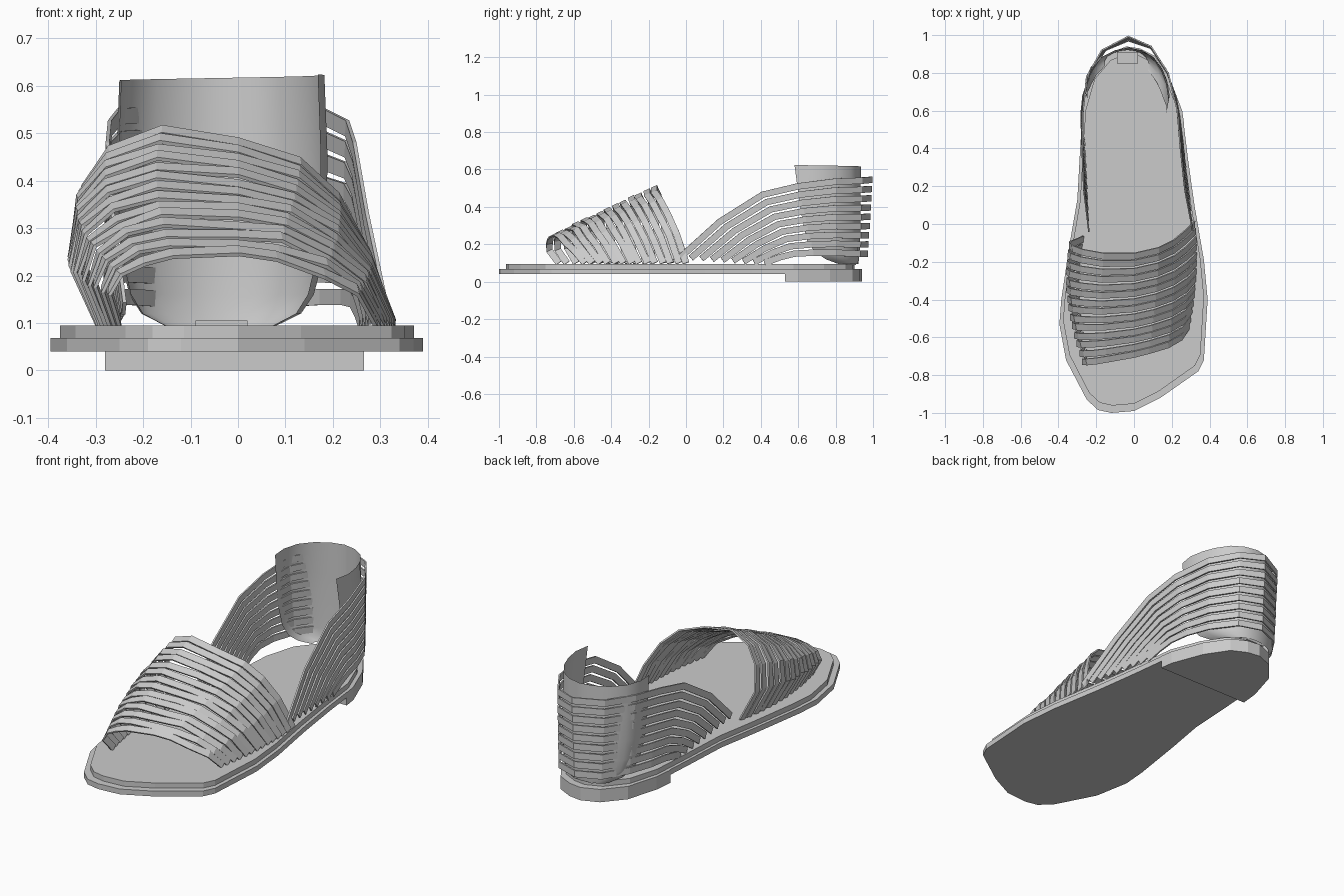
import bpy, bmesh, random
from mathutils import Vector

if "Cube" in bpy.data.objects:
    bpy.data.objects.remove(bpy.data.objects["Cube"])
random.seed(4)


def new_object(name, verts, faces):
    me = bpy.data.meshes.new(name)
    me.from_pydata([tuple(v) for v in verts], [], faces)
    bm = bmesh.new()
    bm.from_mesh(me)
    bmesh.ops.recalc_face_normals(bm, faces=bm.faces)
    bm.to_mesh(me)
    bm.free()
    ob = bpy.data.objects.new(name, me)
    bpy.context.collection.objects.link(ob)
    return ob


def slab(name, outline, z0, z1):
    n = len(outline)
    verts = [(x, y, z) for z in (z0, z1) for x, y in outline]
    faces = [(i, (i + 1) % n, n + (i + 1) % n, n + i) for i in range(n)]
    return new_object(name, verts, faces + [tuple(range(n)), tuple(range(n, 2 * n))])


def strap(name, path, side, width, thick=0.008):
    """Flat ribbon with a rectangular section swept along a polyline."""
    p = [Vector(v) for v in path]
    verts, faces = [], []
    for i, c in enumerate(p):
        t = (p[min(i + 1, len(p) - 1)] - p[max(i - 1, 0)]).normalized()
        w = Vector(side)
        w = (w - t * w.dot(t)).normalized()
        n = t.cross(w)
        for a, b in ((-1, -1), (1, -1), (1, 1), (-1, 1)):
            verts.append(c + w * a * width / 2 + n * b * thick / 2)
    for i in range(len(p) - 1):
        for k in range(4):
            j = (k + 1) % 4
            faces.append((4 * i + k, 4 * i + j, 4 * i + 4 + j, 4 * i + 4 + k))
    e = len(verts) - 4
    faces += [(0, 1, 2, 3), (e, e + 1, e + 2, e + 3)]
    return new_object(name, verts, faces)


def blend(a, b, t):
    return [Vector(p).lerp(Vector(q), t) for p, q in zip(a, b)]


# Sole outline, toe at -y, counter-clockwise
sole = [(-.19, -.985), (-.12, -1), (0, -.99), (.14, -.92), (.34, -.78), (.37, -.72),
        (.39, -.4), (.37, -.19), (.32, .1), (.285, .35), (.255, .6), (.19, .77),
        (.11, .89), (.03, .93), (-.04, .94), (-.13, .905), (-.22, .8), (-.27, .63),
        (-.285, .4), (-.3, .13), (-.34, -.1), (-.385, -.4), (-.395, -.53),
        (-.36, -.72), (-.25, -.93)]
slab("outsole", sole, 0.04, 0.068)
slab("insole", [(x * .95, (y + .03) * .96 - .03) for x, y in sole], 0.066, 0.095)
heel = [(.265, .53)] + [q for q in sole if q[1] > .53] + [(-.28, .53)]
slab("heel_block", heel, 0, 0.068)
slab("heel_tab", [(-.09, .85), (.02, .85), (.02, .91), (-.09, .91)], .09, .105)

# Heel counter: open cup lofted from a rounded foot up to a wide rim
rim = [(-.245, .66), (-.25, .74), (-.225, .82), (-.17, .88), (-.1, .92), (-.03, .935),
       (.04, .92), (.1, .88), (.145, .81), (.17, .74), (.182, .66), (.168, .58)]
levels = [(.095, .55, .30), (.12, .78, .50), (.16, .90, .68), (.22, .97, .80),
          (.32, 1.02, .87), (.45, 1.03, .93), (.61, 1.0, 1.0)]
verts, faces = [], []
n = len(rim)
for z, sx, sy in levels:
    for i, (x, y) in enumerate(rim):
        dz = 0.015 * i / n if z > .6 else 0
        back = .935 - .02 * (1 - sy)
        verts.append((-.04 + (x + .04) * sx, back - (.935 - y) * sy, z + dz))
for r in range(len(levels) - 1):
    faces += [(r * n + i, r * n + i + 1, r * n + n + i + 1, r * n + n + i) for i in range(n - 1)]
counter = new_object("heel_counter", verts, faces)
for poly in counter.data.polygons:
    poly.use_smooth = True

# Instep straps: seven pairs blended between the rearmost and the toe strap
rear = [(-.27, -.08, .1), (-.34, -.11, .26), (-.325, -.13, .39), (-.27, -.15, .465),
        (-.16, -.17, .51), (0, -.17, .485), (.13, -.14, .44), (.21, -.1, .36),
        (.27, -.05, .25), (.32, 0, .1)]
toe = [(-.25, -.68, .1), (-.27, -.73, .17), (-.25, -.73, .21), (-.2, -.725, .235),
       (-.14, -.715, .25), (0, -.69, .25), (.08, -.67, .245), (.18, -.64, .21),
       (.25, -.6, .17), (.29, -.54, .1)]
for i in range(14):
    t = (i // 2 + (.46 if i % 2 else 0)) / 6.46
    path = blend(rear, toe, t)
    for p in path:
        p.x += (.16 * t * (1 - t)) * (p.x / .3) * (1 if p.x < 0 else .5)
    for p in path[1:-1]:
        p.z += random.uniform(-.006, .006)
    strap(f"instep_strap_{i + 1}", path, (0, .9, .43), .036)

# Heel straps: loops from the midfoot around the back of the heel
top = [(-.24, -.03, .13), (-.265, .18, .32), (-.275, .41, .465), (-.27, .6, .51),
       (-.25, .78, .535), (-.17, .92, .54), (-.03, .993, .545), (.09, .94, .54),
       (.18, .8, .535), (.23, .6, .51), (.245, .41, .465), (.27, .18, .32),
       (.31, -.03, .13)]
low = [(-.26, .42, .1), (-.275, .5, .13), (-.28, .58, .15), (-.27, .68, .155),
       (-.23, .8, .155), (-.15, .92, .15), (-.03, .97, .15), (.09, .93, .15),
       (.175, .8, .155), (.22, .68, .155), (.24, .58, .15), (.25, .5, .13),
       (.26, .42, .1)]
for i in range(9):
    strap(f"heel_strap_{i + 1}", blend(top, low, i / 8), (0, 0, 1), .034)
